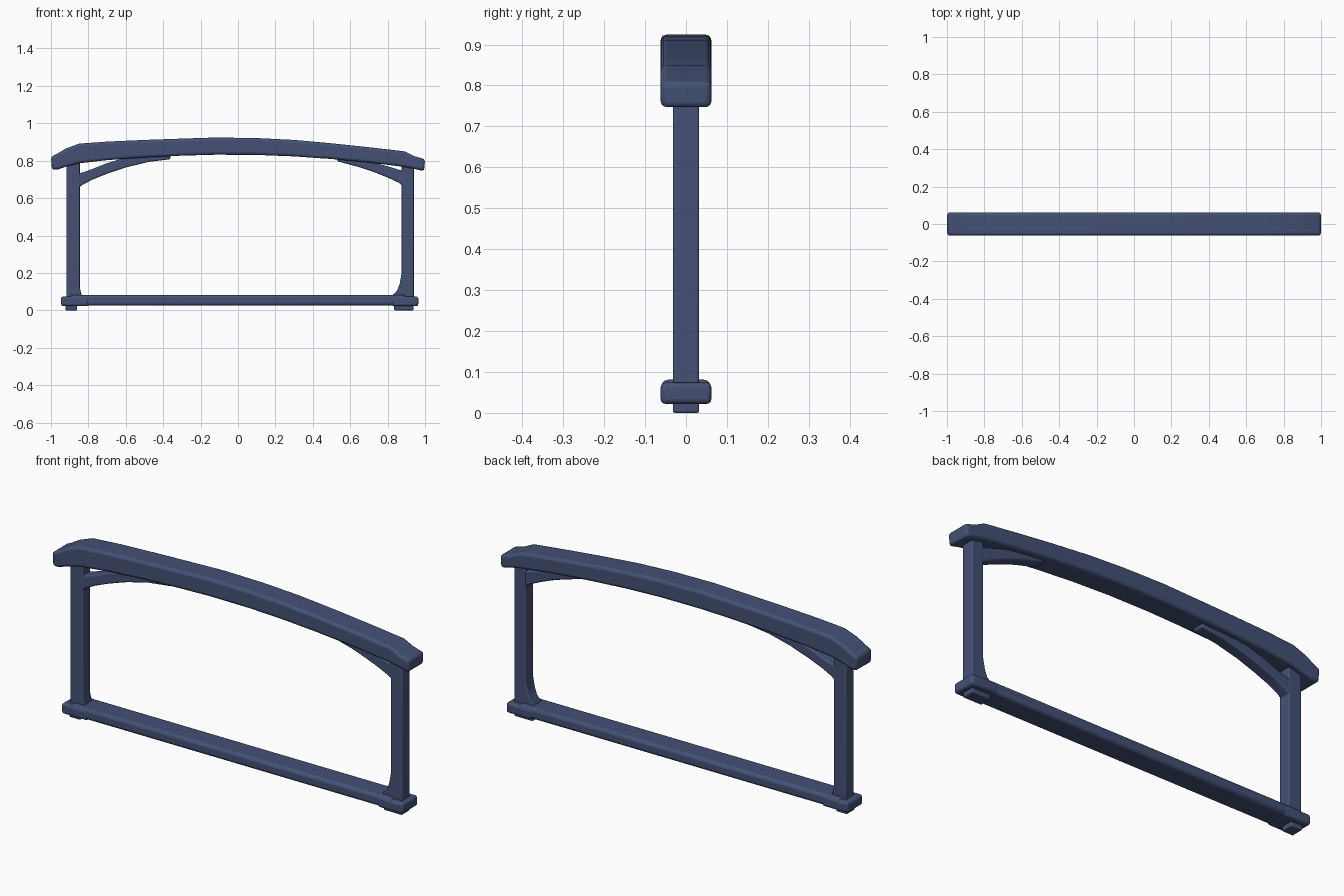
import bpy, bmesh
from math import radians

if "Cube" in bpy.data.objects:
    bpy.data.objects.remove(bpy.data.objects["Cube"])

navy = bpy.data.materials.new("slate_navy")
navy.diffuse_color = (0.058, 0.083, 0.178, 1)
navy.use_nodes = True
navy.node_tree.nodes["Principled BSDF"].inputs["Base Color"].default_value = navy.diffuse_color


def slab(name, edge_a, edge_b, half, bevel):
    """Strip between two matching XZ edge lines, thickened along Y."""
    bm = bmesh.new()
    rings = []
    for a, b in zip(edge_a, edge_b):
        rings.append([bm.verts.new((p[0], y, p[1]))
                      for p, y in ((a, -half), (a, half), (b, half), (b, -half))])
    for r, s in zip(rings, rings[1:]):
        for i in range(4):
            j = (i + 1) % 4
            bm.faces.new((r[i], r[j], s[j], s[i]))
    bm.faces.new(rings[0])
    bm.faces.new(rings[-1][::-1])
    bmesh.ops.recalc_face_normals(bm, faces=bm.faces)
    me = bpy.data.meshes.new(name)
    bm.to_mesh(me)
    bm.free()
    me.materials.append(navy)
    ob = bpy.data.objects.new(name, me)
    bpy.context.collection.objects.link(ob)
    mod = ob.modifiers.new("rounded_edges", 'BEVEL')
    mod.width = bevel
    mod.segments = 3
    mod.limit_method = 'ANGLE'
    mod.angle_limit = radians(45)
    bpy.ops.object.select_all(action='DESELECT')
    ob.select_set(True)
    bpy.context.view_layer.objects.active = ob
    bpy.ops.object.shade_smooth_by_angle(angle=radians(40))
    return ob


def box(name, x0, x1, z0, z1, half, bevel):
    return slab(name, [(x0, z1), (x1, z1)], [(x0, z0), (x1, z0)], half, bevel)


# Arched top rail with drooping ends
slab("top_rail",
     [(-1, .822), (-.965, .838), (-.92, .865), (-.85, .891), (-.7, .902), (-.5, .911),
      (-.3, .918), (-.12, .924), (.1, .921), (.3, .911), (.5, .893), (.7, .872),
      (.89, .85), (.94, .825), (1, .808)],
     [(-.995, .752), (-.96, .754), (-.92, .768), (-.85, .786), (-.7, .803), (-.5, .817),
      (-.3, .827), (-.12, .832), (.1, .831), (.3, .823), (.5, .809), (.7, .79),
      (.88, .768), (.94, .757), (.995, .744)],
     0.062, 0.014)

# Uprights; the right one flares inwards at its foot
slab("left_post",
     [(-.917, .04), (-.917, .09), (-.917, .12), (-.917, .8)],
     [(-.838, .04), (-.838, .09), (-.846, .12), (-.846, .8)], 0.032, 0.006)
slab("right_post",
     [(.94, z) for z in (.04, .085, .105, .14, .2, .8)],
     [(.825, .04), (.83, .085), (.85, .105), (.864, .14), (.875, .2), (.875, .8)],
     0.032, 0.006)

# Straight bottom rail with slightly thinner end blocks
box("bottom_rail", -.9, .9, .025, .081, 0.060, 0.016)
for side, x0, x1 in (("left", -.946, -.8), ("right", .82, .964)):
    box(side + "_end_block", x0, x1, .022, .074, 0.062, 0.012)

# Small feet under the posts
box("left_foot", -.922, -.86, 0, .05, 0.032, 0.005)
box("right_foot", .835, .938, 0, .05, 0.032, 0.005)

# Curved braces between posts and top rail
slab("left_brace",
     [(-.87, .728), (-.83, .738), (-.78, .755), (-.7, .787), (-.62, .811), (-.5, .83), (-.36, .835)],
     [(-.87, .64), (-.83, .672), (-.78, .698), (-.7, .73), (-.6, .764), (-.48, .793), (-.36, .808)],
     0.030, 0.008)
slab("right_brace",
     [(.91, .738), (.86, .752), (.8, .77), (.73, .79), (.65, .806), (.53, .82)],
     [(.91, .642), (.86, .682), (.8, .71), (.73, .738), (.65, .765), (.53, .797)],
     0.030, 0.008)
